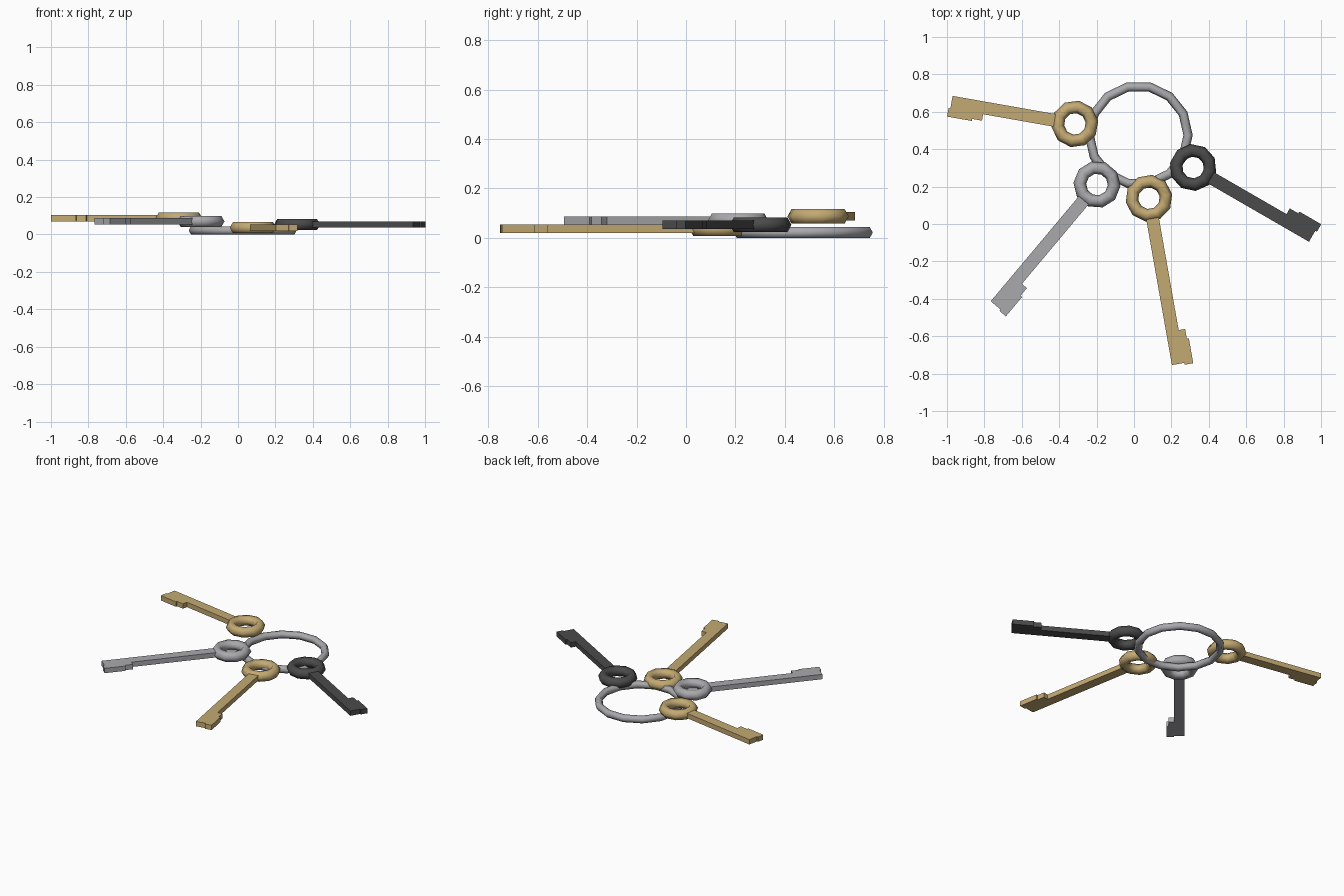
import bpy, bmesh, math
from mathutils import Matrix

if "Cube" in bpy.data.objects:
    bpy.data.objects.remove(bpy.data.objects["Cube"])


def material(name, color):
    m = bpy.data.materials.new(name)
    m.diffuse_color = (*color, 1)
    m.use_nodes = True
    m.node_tree.nodes["Principled BSDF"].inputs["Base Color"].default_value = m.diffuse_color
    return m


brass = material("brass", (0.55, 0.40, 0.17))
steel = material("steel", (0.40, 0.40, 0.42))
black = material("black_metal", (0.07, 0.07, 0.07))


def ring(name, loc, major, minor, sides, turn, mat):
    """Low-poly torus with a six-sided section."""
    bpy.ops.mesh.primitive_torus_add(major_radius=major, minor_radius=minor,
                                     major_segments=sides, minor_segments=6,
                                     location=loc, rotation=(0, 0, turn))
    ob = bpy.context.object
    ob.name = name
    ob.data.materials.append(mat)
    bpy.ops.object.shade_smooth()
    return ob


def blade(name, loc, length, turn, mat, half=0.034, thick=0.034):
    """Flat shaft with two stepped teeth near the tip, extruded from its outline."""
    a, b, tip = length - 0.178, length - 0.125, length + 0.01
    outline = [(0.09, -half), (length, -half), (length, half), (tip, half),
               (tip, 0.08), (b, 0.08), (b, 0.069), (a, 0.069),
               (a, half), (0.09, half)]
    bm = bmesh.new()
    face = bm.faces.new([bm.verts.new((x, y, -thick / 2)) for x, y in outline])
    ext = bmesh.ops.extrude_face_region(bm, geom=[face])
    top = [v for v in ext["geom"] if isinstance(v, bmesh.types.BMVert)]
    bmesh.ops.translate(bm, verts=top, vec=(0, 0, thick))
    bmesh.ops.recalc_face_normals(bm, faces=bm.faces)
    me = bpy.data.meshes.new(name)
    bm.to_mesh(me)
    bm.free()
    me.materials.append(mat)
    ob = bpy.data.objects.new(name, me)
    ob.matrix_world = Matrix.Translation(loc) @ Matrix.Rotation(turn, 4, 'Z')
    bpy.context.collection.objects.link(ob)


# Large key ring
ring("key_ring", (0.025, 0.475, 0.0215), 0.264, 0.0248, 14, 0, steel)

# Keys: name, bow centre, shaft length, heading in degrees, material
keys = [
    ("lower_brass_key", (0.08, 0.138, 0.036), 0.90, -80, brass),
    ("black_key", (0.316, 0.302, 0.053), 0.735, -30, black),
    ("steel_key", (-0.198, 0.211, 0.070), 0.843, -130, steel),
    ("left_brass_key", (-0.316, 0.535, 0.087), 0.67, 170, brass),
]
for name, loc, length, deg, mat in keys:
    turn = math.radians(deg)
    # Bow is turned so a flat side faces the shaft
    ring(name + "_bow", loc, 0.092, 0.034, 10, turn + math.pi / 2, mat)
    blade(name + "_blade", loc, length, turn, mat)
